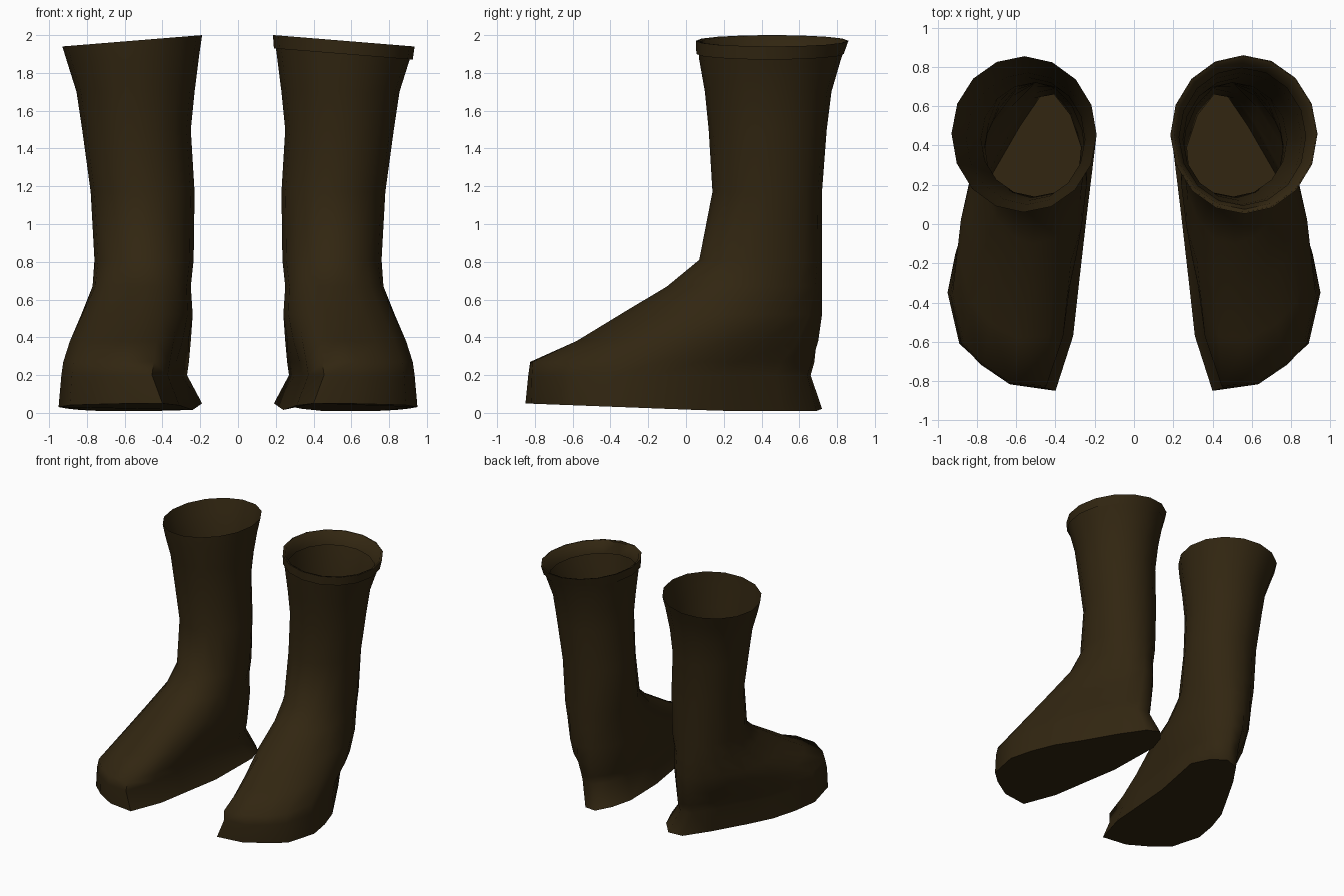
import bpy, bmesh, math

if "Cube" in bpy.data.objects:
    bpy.data.objects.remove(bpy.data.objects["Cube"])

leather = bpy.data.materials.new("dark brown leather")
leather.diffuse_color = (0.031, 0.019, 0.0055, 1)
leather.use_nodes = True
leather.node_tree.nodes["Principled BSDF"].inputs["Base Color"].default_value = leather.diffuse_color

# Sole outline of the +x boot: toe, outer edge, heel, inner edge
SOLE = [(0.40, -0.85), (0.61, -0.82), (0.78, -0.71), (0.89, -0.61),
        (0.95, -0.35), (0.91, -0.15), (0.84, 0.05), (0.73, 0.24),
        (0.58, 0.50), (0.45, 0.69), (0.34, 0.72), (0.25, 0.62),
        (0.19, 0.46), (0.24, 0.05), (0.28, -0.30), (0.31, -0.57)]
N = len(SOLE)

# Cross-sections: height, x range, y range, roundness (0 sole shape, 1 oval)
LEVELS = [(0.20, 0.27, 0.935, -0.835, 0.66, 0.12),
          (0.27, 0.26, 0.925, -0.825, 0.68, 0.18),
          (0.38, 0.25, 0.89, -0.58, 0.70, 0.45),
          (0.52, 0.24, 0.83, -0.35, 0.72, 0.70),
          (0.67, 0.25, 0.77, -0.10, 0.72, 0.90),
          (0.81, 0.235, 0.76, 0.07, 0.72, 1),
          (1.17, 0.23, 0.78, 0.14, 0.72, 1),
          (1.50, 0.25, 0.825, 0.12, 0.745, 1),
          (1.70, 0.23, 0.855, 0.10, 0.77, 1),
          (1.87, 0.205, 0.90, 0.07, 0.82, 1),
          (1.97, 0.19, 0.93, 0.06, 0.855, 1)]


def fit(pts, x0, x1, y0, y1):
    """Stretch a 2D outline to fill the given box."""
    xs, ys = [p[0] for p in pts], [p[1] for p in pts]
    sx = (x1 - x0) / (max(xs) - min(xs))
    sy = (y1 - y0) / (max(ys) - min(ys))
    return [(x0 + (x - min(xs)) * sx, y0 + (y - min(ys)) * sy) for x, y in pts]


def section(z, x0, x1, y0, y1, t):
    oval = [(math.cos(a), math.sin(a)) for a in
            (math.radians(-112 + 360 * k / N) for k in range(N))]
    a, b = fit(SOLE, 0, 1, 0, 1), fit(oval, 0, 1, 0, 1)
    mix = [(p[0] * (1 - t) + q[0] * t, p[1] * (1 - t) + q[1] * t)
           for p, q in zip(a, b)]
    # the rim slopes down towards the outside
    tilt = 0.06 if z > 1.8 else 0
    return [(x, y, z + tilt * (0.56 - x) / 0.74)
            for x, y in fit(mix, x0, x1, y0, y1)]


def sole_z(x, y):
    """Slight toe spring and a raised inner heel."""
    return 0.01 + 0.04 * max(0, (0.2 - y) / 1.05) + 0.04 * max(0, (0.40 - x) / 0.21) * (y > 0.3)


def loft(name, rings, side, cap):
    bm = bmesh.new()
    vr = [[bm.verts.new((side * x, y, z)) for x, y, z in r] for r in rings]
    for lo, hi in zip(vr, vr[1:]):
        for k in range(N):
            j = (k + 1) % N
            bm.faces.new((lo[k], lo[j], hi[j], hi[k]))
    if cap:
        bm.faces.new(vr[0][::-1])
    if side < 0:
        bmesh.ops.reverse_faces(bm, faces=bm.faces[:])
    me = bpy.data.meshes.new(name)
    bm.to_mesh(me)
    bm.free()
    me.materials.append(leather)
    ob = bpy.data.objects.new(name, me)
    bpy.context.collection.objects.link(ob)
    bpy.ops.object.select_all(action='DESELECT')
    ob.select_set(True)
    bpy.context.view_layer.objects.active = ob
    bpy.ops.object.shade_smooth_by_angle(angle=math.radians(65))
    return ob


# Two mirrored boots, open at the top
body = [[(x, y, sole_z(x, y)) for x, y in SOLE]] + [section(*l) for l in LEVELS]
loft("boot_right", body, 1, True)
loft("boot_left", body, -1, True)

# Thin turned-over cuff on one boot
cuff = [section(1.90, 0.19, 0.925, 0.055, 0.835, 1),
        section(1.97, 0.185, 0.935, 0.052, 0.86, 1),
        section(1.965, 0.205, 0.915, 0.075, 0.84, 1),
        section(1.87, 0.23, 0.875, 0.095, 0.795, 1)]
loft("cuff_right", cuff, 1, False)
